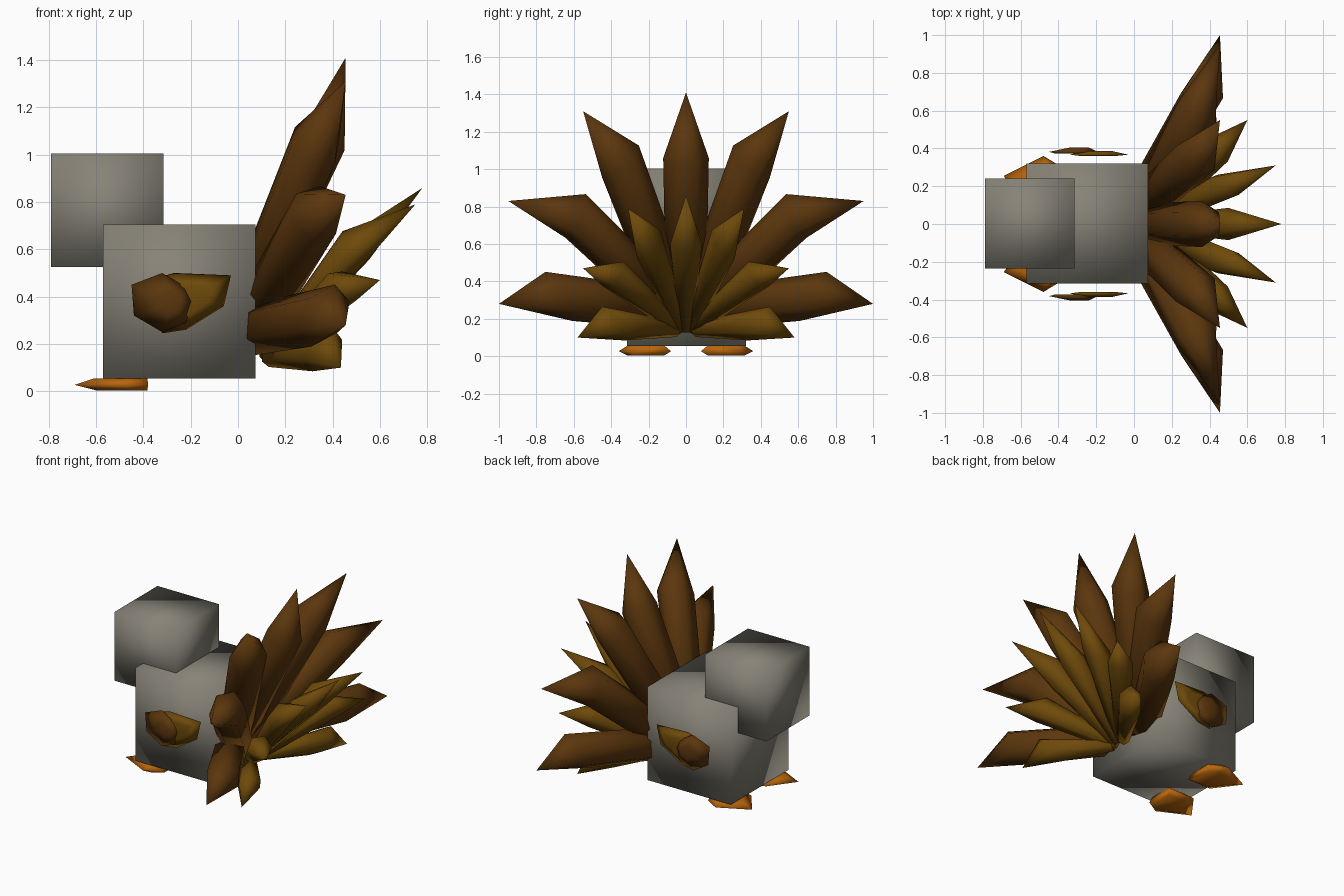
import bpy, bmesh
from math import sin, cos, pi
from mathutils import Vector

if "Cube" in bpy.data.objects:
    bpy.data.objects.remove(bpy.data.objects["Cube"], do_unlink=True)


def material(name, rgb):
    m = bpy.data.materials.new(name)
    m.use_nodes = True
    m.diffuse_color = (*rgb, 1)
    m.node_tree.nodes["Principled BSDF"].inputs["Base Color"].default_value = (*rgb, 1)
    return m


GREY = material("warm_grey", (0.24, 0.225, 0.185))
BROWN = material("dark_brown", (0.105, 0.037, 0.004))
GOLD = material("golden_brown", (0.155, 0.068, 0.003))
ORANGE = material("orange", (0.48, 0.13, 0.004))


def finish(name, bm, mat):
    bmesh.ops.recalc_face_normals(bm, faces=bm.faces)
    for f in bm.faces:
        f.smooth = True
    me = bpy.data.meshes.new(name)
    bm.to_mesh(me)
    bm.free()
    me.materials.append(mat)
    bpy.context.collection.objects.link(bpy.data.objects.new(name, me))


def loft(name, rings, mat, tip=None):
    """Skin a stack of rings, closing with a cap or a single tip point."""
    bm = bmesh.new()
    loops = [[bm.verts.new(p) for p in r] for r in rings]
    n = len(loops[0])
    for a, b in zip(loops, loops[1:]):
        for i in range(n):
            j = (i + 1) % n
            bm.faces.new((a[i], a[j], b[j], b[i]))
    bm.faces.new(loops[0])
    if tip is None:
        bm.faces.new(loops[-1])
    else:
        t = bm.verts.new(tip)
        for i in range(n):
            bm.faces.new((loops[-1][i], loops[-1][(i + 1) % n], t))
    finish(name, bm, mat)


def box(name, lo, hi, mat):
    lo, hi = Vector(lo), Vector(hi)
    bm = bmesh.new()
    bmesh.ops.create_cube(bm, size=1)
    bmesh.ops.scale(bm, vec=hi - lo, verts=bm.verts)
    bmesh.ops.translate(bm, vec=(lo + hi) / 2, verts=bm.verts)
    finish(name, bm, mat)


def feather(name, side, base, shoulder, tip, width, thick, skew, root, mat):
    """Six-sided blade that widens to a shoulder and ends in a point."""
    base, shoulder, tip = Vector(base), Vector(shoulder), Vector(tip)
    d = (shoulder - base).normalized()
    across = d.cross(Vector((1, 0, 0))).normalized()
    up = across.cross(d)

    def ring(c, scale, lean):
        pts = []
        for k in range(6):
            a = k * pi / 3
            p = c + across * cos(a) * width * scale + up * sin(a) * thick * scale * 1.15
            p -= d * lean * cos(a)
            pts.append((p.x, p.y * side, p.z))
        return pts

    loft(name, [ring(base, root, 0), ring(shoulder, 1, skew)], mat,
         (tip.x, tip.y * side, tip.z))


def lens(name, outline, pivot, depths, scales, place, mat):
    """Flat outline with faces bevelled towards a pivot, placed by a mapping."""
    cx, cy = pivot
    rings = [[place(cx + (u - cx) * s, cy + (v - cy) * s, h) for u, v in outline]
             for h, s in zip(depths, scales)]
    loft(name, rings, mat)


# Body and head
box("body", (-0.57, -0.315, 0.055), (0.075, 0.32, 0.705), GREY)
box("head", (-0.79, -0.235, 0.525), (-0.315, 0.24, 1.005), GREY)

# Tail feathers: base, shoulder, tip, skew
LARGE = [
    ((0.01, 0, 0.30), (0.36, 0, 1.06), (0.455, 0, 1.41), 0),
    ((0.01, 0.06, 0.27), (0.325, 0.35, 1.04), (0.455, 0.55, 1.31), 0.05),
    ((0.03, 0.06, 0.24), (0.33, 0.59, 0.75), (0.455, 0.95, 0.83), 0.045),
    ((0.01, 0.08, 0.25), (0.36, 0.68, 0.32), (0.455, 1.0, 0.28), 0.1),
]
SMALL = [
    ((0.12, 0, 0.15), (0.50, 0, 0.60), (0.78, 0, 0.86), 0),
    ((0.12, 0.02, 0.15), (0.48, 0.20, 0.60), (0.75, 0.31, 0.79), 0.06),
    ((0.12, 0.03, 0.15), (0.44, 0.39, 0.44), (0.60, 0.55, 0.47), 0),
    ((0.13, 0.05, 0.145), (0.36, 0.39, 0.175), (0.435, 0.58, 0.10), 0.08),
]
for label, rows, width, thick, root, mat in (
        ("large", LARGE, 0.122, 0.1, 0.88, BROWN),
        ("small", SMALL, 0.085, 0.07, 0.5, GOLD)):
    for i, (base, shoulder, tip, skew) in enumerate(rows):
        for side, hand in ((1, "back"), (-1, "front")):
            if i == 0 and side < 0:
                continue
            feather(f"{label}_tail_feather_{hand}_{i}", side, base, shoulder, tip,
                    width, thick, skew, root, mat)

# Wings and feet, mirrored across y
COVERT = [(-0.45, 0.45), (-0.32, 0.5), (-0.22, 0.44), (-0.19, 0.38),
          (-0.22, 0.29), (-0.32, 0.25), (-0.44, 0.32)]
WING = [(-0.34, 0.48), (-0.27, 0.5), (-0.03, 0.49), (-0.06, 0.36),
        (-0.22, 0.26), (-0.32, 0.245)]
FOOT = [(-0.69, 0.255), (-0.48, 0.36), (-0.38, 0.30), (-0.38, 0.08), (-0.56, 0.08)]
for side, hand in ((1, "back"), (-1, "front")):
    upright = lambda u, v, h: (u, h * side, v)
    lens(f"wing_covert_{hand}", COVERT, (-0.27, 0.38), (0.372, 0.382, 0.406),
         (0.8, 1, 0.35), upright, BROWN)
    lens(f"wing_feathers_{hand}", WING, (-0.2, 0.39), (0.36, 0.367, 0.386),
         (0.6, 1, 0.5), upright, GOLD)
    lens(f"foot_{hand}", FOOT, (-0.39, 0.2), (0.004, 0.027, 0.055),
         (0.7, 1, 0.72), lambda u, v, h: (u, v * side, h), ORANGE)
